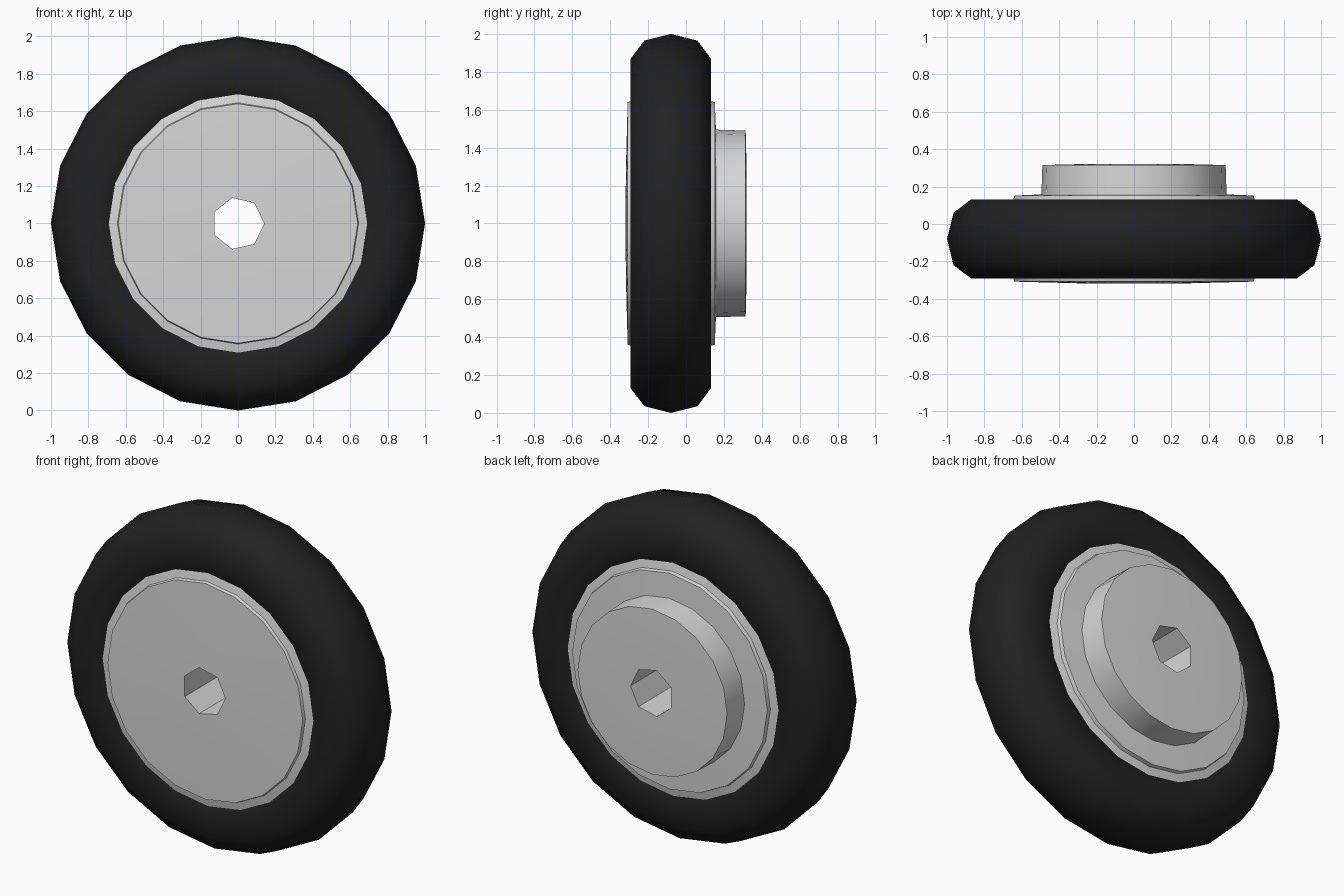
import bpy, bmesh, math

if "Cube" in bpy.data.objects:
    bpy.data.objects.remove(bpy.data.objects["Cube"])


def material(name, v):
    m = bpy.data.materials.new(name)
    m.diffuse_color = (v, v, v, 1)
    m.use_nodes = True
    m.node_tree.nodes["Principled BSDF"].inputs["Base Color"].default_value = m.diffuse_color
    return m


rubber = material("black_rubber", 0.015)
metal = material("light_metal", 0.68)


def lathe(name, profile, sides, mat, closed=False, angle=40):
    """Spin (radius, y) points around the wheel axle at z = 1."""
    bm = bmesh.new()
    rings = []
    for r, y in profile:
        n = 1 if r == 0 else sides
        rings.append([bm.verts.new((r * math.cos(math.tau * i / sides), y,
                                    1 + r * math.sin(math.tau * i / sides)))
                      for i in range(n)])
    pairs = list(zip(rings, rings[1:]))
    if closed:
        pairs.append((rings[-1], rings[0]))
    for a, b in pairs:
        for i in range(sides):
            j = (i + 1) % sides
            quad = [a[i % len(a)], a[j % len(a)], b[j % len(b)], b[i % len(b)]]
            bm.faces.new(list(dict.fromkeys(quad)))
    bmesh.ops.recalc_face_normals(bm, faces=bm.faces)
    me = bpy.data.meshes.new(name)
    bm.to_mesh(me)
    bm.free()
    me.materials.append(mat)
    ob = bpy.data.objects.new(name, me)
    bpy.context.collection.objects.link(ob)
    smooth(ob, angle)
    return ob


def smooth(ob, angle):
    bpy.ops.object.select_all(action='DESELECT')
    ob.select_set(True)
    bpy.context.view_layer.objects.active = ob
    bpy.ops.object.shade_smooth_by_angle(angle=math.radians(angle))


# Tyre: rounded tread with flat sidewalls dipping in towards the rim
mid = -0.08
half = [(1.0, 0.0), (0.965, 0.14), (0.87, 0.212), (0.75, 0.212), (0.66, 0.195), (0.6, 0.13)]
tyre_profile = [(r, mid + y) for r, y in half] + [(r, mid - y) for r, y in half[:0:-1]]
lathe("tyre", tyre_profile, 20, rubber, closed=True, angle=70)

# Hub: front disc, rim lips, back plate and raised brake boss
hub = lathe("hub", [(0, -0.32), (0.3, -0.317), (0.64, -0.308), (0.645, -0.29), (0.70, -0.279),
                    (0.70, 0.119), (0.645, 0.13), (0.64, 0.152), (0.495, 0.158),
                    (0.49, 0.315), (0.3, 0.32), (0, 0.32)], 20, metal)

# Seven-sided axle hole through the hub
cutter = lathe("axle_hole_cutter", [(0, -1), (0.14, -1), (0.14, 1), (0, 1)], 7, metal)
cutter.hide_render = True
mod = hub.modifiers.new("axle_hole", 'BOOLEAN')
mod.operation = 'DIFFERENCE'
mod.solver = 'EXACT'
mod.object = cutter
smooth(hub, 40)
bpy.ops.object.modifier_apply(modifier="axle_hole")
bpy.data.objects.remove(cutter)
smooth(hub, 40)
